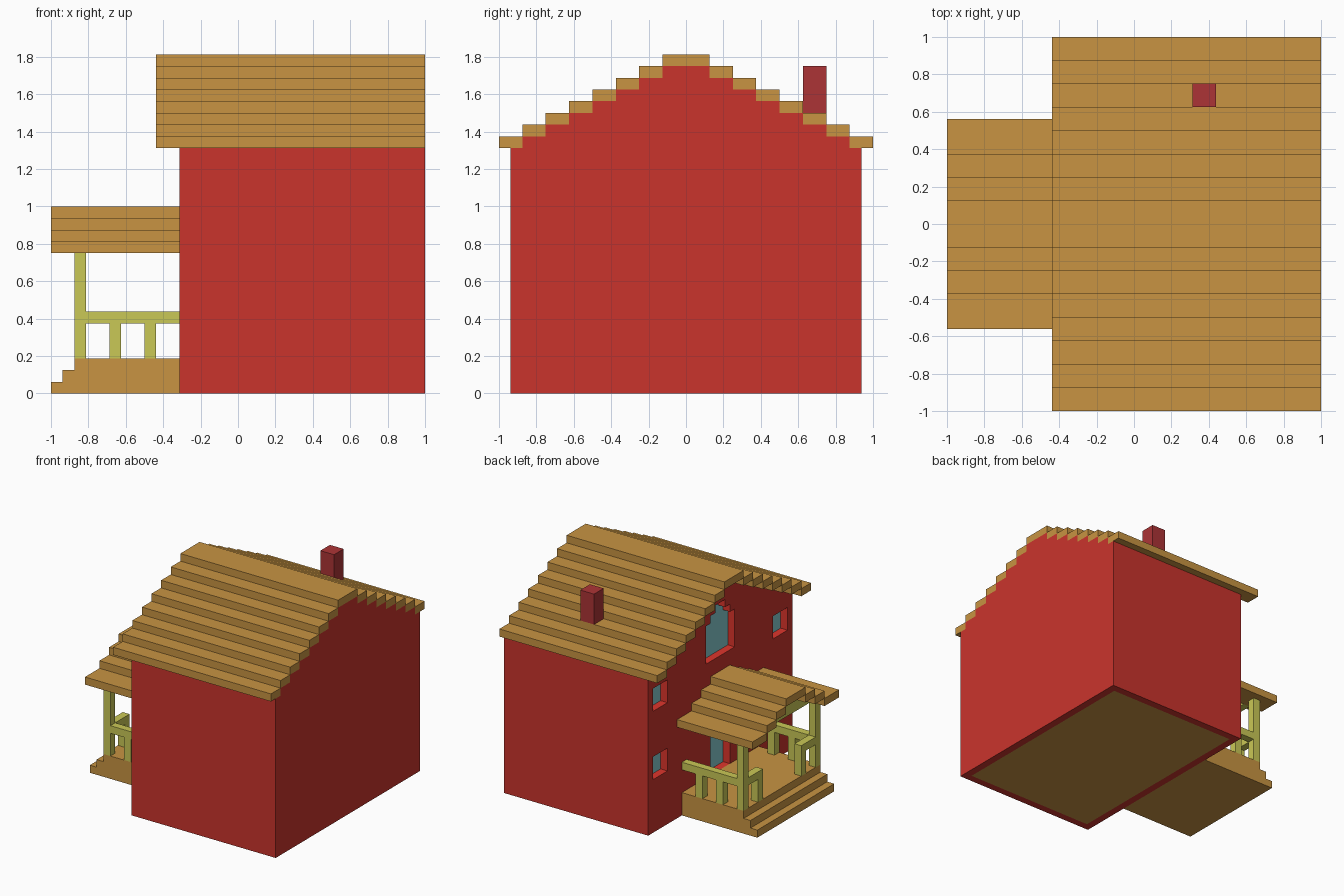
import bpy, bmesh

if "Cube" in bpy.data.objects:
    bpy.data.objects.remove(bpy.data.objects["Cube"])

U = 0.0625  # one block of the grid the house is built on


def material(name, rgb):
    m = bpy.data.materials.new(name)
    lin = [(c / 255 / 12.92) if c < 11 else ((c / 255 + 0.055) / 1.055) ** 2.4 for c in rgb]
    m.diffuse_color = (*lin, 1.0)
    m.use_nodes = True
    m.node_tree.nodes["Principled BSDF"].inputs["Base Color"].default_value = m.diffuse_color
    return m


RED = material("wall_red", (202, 52, 44))
TRIM = material("window_trim_red", (222, 54, 44))
WOOD = material("warm_wood", (200, 148, 66))
OLIVE = material("railing_yellow_green", (202, 200, 86))
BRICK = material("chimney_crimson", (172, 52, 54))
GLASS = material("window_teal", (134, 202, 206))


def finish(name, bm, mats, index=0):
    bmesh.ops.recalc_face_normals(bm, faces=bm.faces)
    for f in bm.faces:
        f.material_index = index
    me = bpy.data.meshes.new(name)
    bm.to_mesh(me)
    bm.free()
    for m in mats:
        me.materials.append(m)
    ob = bpy.data.objects.new(name, me)
    bpy.context.collection.objects.link(ob)
    return ob


def add_box(bm, x0, x1, y0, y1, z0, z1):
    vs = bmesh.ops.create_cube(bm, size=1)["verts"]
    for v in vs:
        v.co = (x1 if v.co.x > 0 else x0, y1 if v.co.y > 0 else y0, z1 if v.co.z > 0 else z0)


def add_prism(bm, half, x0, x1):
    """Extrude a profile along x; half lists (y, z) for y > 0 and is mirrored."""
    pts = half + [(-y, z) for y, z in reversed(half)]
    face = bm.faces.new([bm.verts.new((x0, y, z)) for y, z in pts])
    new = bmesh.ops.extrude_face_region(bm, geom=[face])["geom"]
    for v in new:
        if isinstance(v, bmesh.types.BMVert):
            v.co.x = x1


def boxes(name, mat, dims, mirror=False):
    bm = bmesh.new()
    for x0, x1, y0, y1, z0, z1 in dims:
        add_box(bm, x0, x1, y0, y1, z0, z1)
        if mirror:
            add_box(bm, x0, x1, -y1, -y0, z0, z1)
    return finish(name, bm, [mat])


def stepped_roof(name, x0, x1, top, edges):
    """One ridge slab, then mirrored slabs each one block lower."""
    bm = bmesh.new()
    add_box(bm, x0, x1, -edges[0], edges[0], top - U, top)
    for i in range(1, len(edges)):
        for a, b in ((edges[i - 1], edges[i]), (-edges[i], -edges[i - 1])):
            add_box(bm, x0, x1, a, b, top - U * (i + 1), top - U * i)
    return finish(name, bm, [WOOD])


def gable(base, top, edges):
    """Stepped half profile that fits under a stepped roof."""
    pts = [(edges[-1], base)]
    for i in range(len(edges) - 1, -1, -1):
        pts.append((edges[i], top - U * (i + 1)))
        if i:
            pts.append((edges[i - 1], top - U * (i + 1)))
    return pts


# House shell: two gable walls, two side walls, floor
FX, BX = -5 * U, 1.0
wall_profile = gable(0, 29 * U, [2 * U * (i + 1) for i in range(7)] + [15 * U])
end_walls = {}
for name, x0 in (("porch_side_wall", FX), ("far_end_wall", BX - U)):
    bm = bmesh.new()
    add_prism(bm, wall_profile, x0, x0 + U)
    end_walls[name] = finish(name, bm, [RED, TRIM])
boxes("side_walls", RED, [(FX + U, BX - U, 14 * U, 15 * U, 0, 21 * U)], mirror=True)
boxes("house_floor", WOOD, [(FX + U, BX - U, -14 * U, 14 * U, 0, U)])

# Openings: four small windows, door, arched upper window
bm = bmesh.new()
c0, c1 = FX - U, FX + 2 * U
small = [(s, z) for s in (11 * U, -14 * U) for z in (7 * U, 16 * U)]
for y, z in small:
    add_box(bm, c0, c1, y, y + 3 * U, z, z + 3 * U)
add_box(bm, c0, c1, -2 * U, 2 * U, 3 * U, 11 * U)
add_prism(bm, gable(18 * U, 26 * U, [U, 2 * U, 3 * U]), c0, c1)
cutter = finish("opening_cutter", bm, [RED, TRIM], index=1)
cutter.hide_render = True

wall = end_walls["porch_side_wall"]
mod = wall.modifiers.new("openings", "BOOLEAN")
mod.operation = "DIFFERENCE"
mod.solver = "EXACT"
mod.object = cutter
bpy.context.view_layer.update()
cut = bpy.data.meshes.new_from_object(wall.evaluated_get(bpy.context.evaluated_depsgraph_get()))
wall.modifiers.clear()
wall.data = cut
bpy.data.objects.remove(cutter)

# Glass panes behind the openings, and the door
g0, g1 = FX + U, FX + 1.5 * U
boxes("small_window_panes", GLASS,
      [(g0, g1, y - U / 4, y + 3.25 * U, z - U / 4, z + 3.25 * U) for y, z in small])
boxes("upper_window_pane", GLASS, [(g0, g1, -3.25 * U, 3.25 * U, 17.75 * U, 25.25 * U)])
boxes("door", GLASS, [(g0, g1, -2.25 * U, 2.25 * U, 2.75 * U, 11.25 * U)])

# Main roof and chimney
stepped_roof("main_roof", -7 * U, BX, 29 * U, [2 * U * (i + 1) for i in range(8)])
boxes("chimney", BRICK, [(5 * U, 7 * U, 10 * U, 12 * U, 24 * U, 28 * U)])

# Porch deck with two steps at its outer end
bm = bmesh.new()
profile = [(FX, 0), (FX, 3 * U), (-14 * U, 3 * U), (-14 * U, 2 * U),
           (-15 * U, 2 * U), (-15 * U, U), (-1, U), (-1, 0)]
face = bm.faces.new([bm.verts.new((x, -8 * U, z)) for x, z in profile])
for v in bmesh.ops.extrude_face_region(bm, geom=[face])["geom"]:
    if isinstance(v, bmesh.types.BMVert):
        v.co.y = 8 * U
finish("porch_deck", bm, [WOOD])

# Porch roof and the gable panel under it
porch_edges = [2 * U, 4 * U, 6 * U, 9 * U]
stepped_roof("porch_roof", -1, FX, 16 * U, porch_edges)
bm = bmesh.new()
add_prism(bm, gable(12 * U, 16 * U, porch_edges[:3]), -14 * U, -13 * U)
finish("porch_gable", bm, [OLIVE])

# Porch posts, rails and balusters on both sides
P0, P1 = -14 * U, -13 * U
boxes("porch_posts", OLIVE, [(P0, P1, 7 * U, 8 * U, 3 * U, 12 * U)], mirror=True)
boxes("porch_rails", OLIVE, [(P1, FX, 7 * U, 8 * U, 6 * U, 7 * U),
                             (P0, P1, 4 * U, 7 * U, 6 * U, 7 * U)], mirror=True)
boxes("porch_balusters", OLIVE, [(-11 * U, -10 * U, 7 * U, 8 * U, 3 * U, 6 * U),
                                 (-8 * U, -7 * U, 7 * U, 8 * U, 3 * U, 6 * U),
                                 (P0, P1, 4 * U, 5 * U, 3 * U, 6 * U)], mirror=True)
